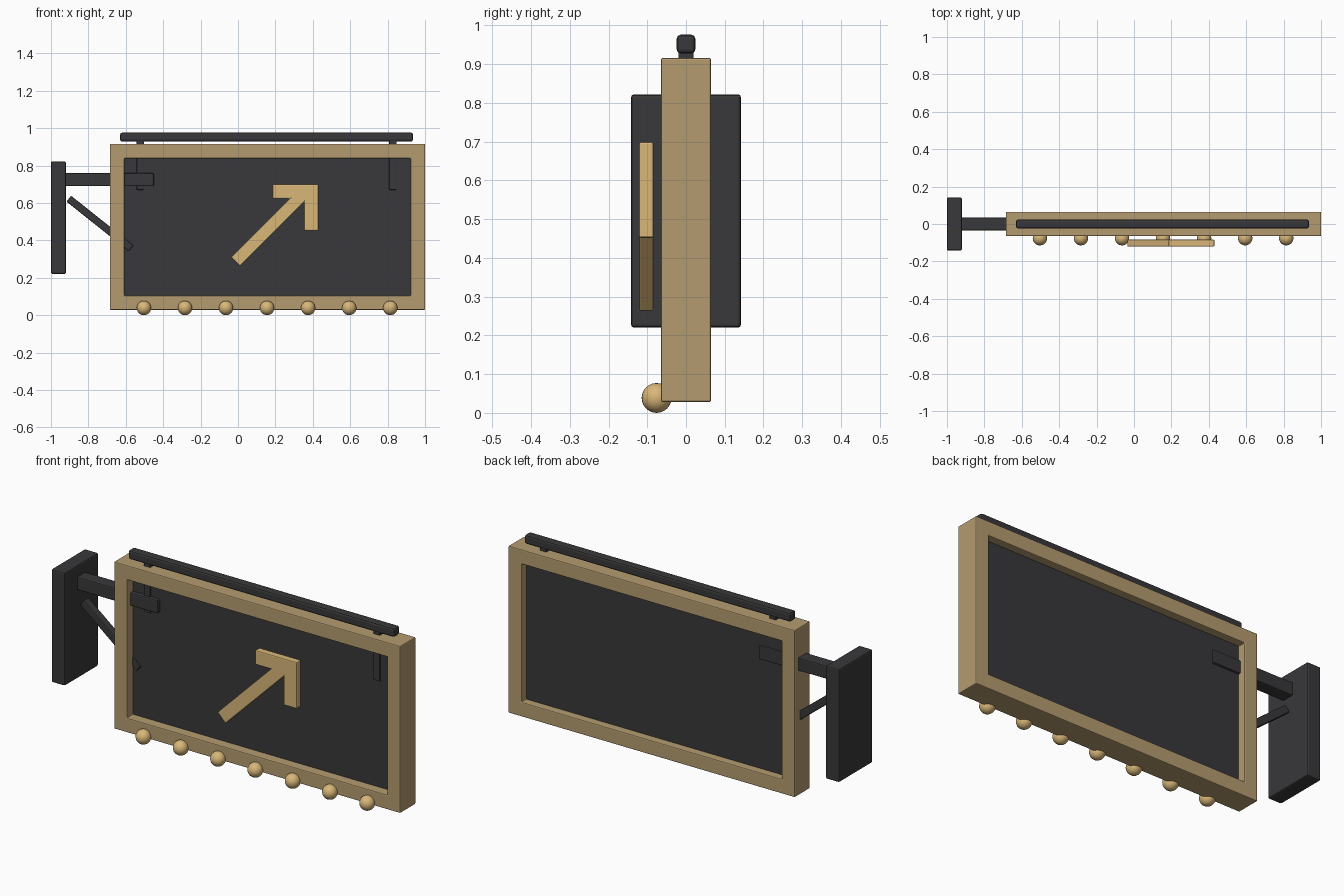
import bpy, bmesh, math
from mathutils import Vector

if "Cube" in bpy.data.objects:
    bpy.data.objects.remove(bpy.data.objects["Cube"])


def material(name, rgb):
    m = bpy.data.materials.new(name)
    m.diffuse_color = (*rgb, 1)
    m.use_nodes = True
    m.node_tree.nodes["Principled BSDF"].inputs["Base Color"].default_value = m.diffuse_color
    return m


DARK = material("dark_metal", (0.04, 0.04, 0.043))
TAN = material("frame_tan", (0.46, 0.33, 0.16))
GOLD = material("warm_gold", (0.69, 0.47, 0.19))


def finish(name, bm, mat, bevel=0.0, segments=2):
    bmesh.ops.recalc_face_normals(bm, faces=bm.faces)
    me = bpy.data.meshes.new(name)
    bm.to_mesh(me)
    bm.free()
    me.materials.append(mat)
    ob = bpy.data.objects.new(name, me)
    bpy.context.collection.objects.link(ob)
    if bevel:
        mod = ob.modifiers.new("edge_bevel", 'BEVEL')
        mod.width, mod.segments = bevel, segments
        mod.limit_method, mod.angle_limit = 'ANGLE', math.radians(30)
    return ob


def box(name, lo, hi, mat, bevel=0.005):
    lo, hi = Vector(lo), Vector(hi)
    bm = bmesh.new()
    bmesh.ops.create_cube(bm, size=1)
    bmesh.ops.scale(bm, vec=hi - lo, verts=bm.verts)
    bmesh.ops.translate(bm, vec=(lo + hi) / 2, verts=bm.verts)
    return finish(name, bm, mat, bevel)


def slab(name, outline, y0, y1, mat, bevel=0.005):
    """Extrude an (x, z) outline from y0 to y1."""
    bm = bmesh.new()
    face = bm.faces.new([bm.verts.new((x, y0, z)) for x, z in outline])
    ext = bmesh.ops.extrude_face_region(bm, geom=[face])
    verts = [g for g in ext["geom"] if isinstance(g, bmesh.types.BMVert)]
    bmesh.ops.translate(bm, vec=(0, y1 - y0, 0), verts=verts)
    return finish(name, bm, mat, bevel)


def ring(name, lo, hi, border, depth, mat):
    """Rectangular picture frame in the xz plane."""
    bm = bmesh.new()
    loops = []
    for inset, y in ((0, -depth), (0, depth), (border, depth), (border, -depth)):
        x0, z0, x1, z1 = lo[0] + inset, lo[1] + inset, hi[0] - inset, hi[1] - inset
        loops.append([bm.verts.new((x, y, z)) for x, z in
                      ((x0, z0), (x1, z0), (x1, z1), (x0, z1))])
    for a, b in zip(loops, loops[1:] + loops[:1]):
        for i in range(4):
            j = (i + 1) % 4
            bm.faces.new((a[i], a[j], b[j], b[i]))
    return finish(name, bm, mat, 0.005)


# Wall plate and horizontal arm
box("wall_plate", (-1, -0.142, 0.22), (-0.92, 0.142, 0.822), DARK, 0.008)
box("support_arm", (-0.93, -0.035, 0.69), (-0.45, 0.035, 0.76), DARK, 0.006)

# Diagonal brace
a, b = Vector((-0.905, 0.623)), Vector((-0.572, 0.358))
n = (b - a).normalized()
n = Vector((-n.y, n.x)) * 0.02
slab("diagonal_brace", [a - n, b - n, b + n, a + n], -0.02, 0.02, DARK)

# Sign frame and recessed panel
ring("sign_frame", (-0.685, 0.028), (1.0, 0.916), 0.077, 0.065, TAN)
box("sign_panel", (-0.63, -0.013, 0.085), (0.945, 0.023, 0.86), DARK, 0)

# Top bar with hanging straps
box("top_bar", (-0.63, -0.024, 0.928), (0.935, 0.024, 0.976), DARK, 0.01)
for side, x in (("left", -0.522), ("right", 0.828)):
    box("strap_" + side, (x - 0.02, -0.02, 0.67), (x + 0.02, 0.02, 0.94), DARK, 0.004)

# Raised arrow: 45 degree shaft with a corner-shaped head
arrow = [(-0.037, 0.309), (0.277, 0.623), (0.185, 0.623), (0.185, 0.699),
         (0.43, 0.699), (0.43, 0.452), (0.353, 0.452), (0.353, 0.604), (0.01, 0.262)]
slab("arrow", arrow, -0.121, -0.084, GOLD)

# Row of bulbs along the lower frame
for i in range(7):
    bm = bmesh.new()
    bmesh.ops.create_uvsphere(bm, u_segments=24, v_segments=12, radius=0.0385)
    bmesh.ops.translate(bm, vec=(-0.503 + i * 0.2195, -0.076, 0.0385), verts=bm.verts)
    for f in bm.faces:
        f.smooth = True
    finish(f"bulb_{i + 1}", bm, GOLD)
